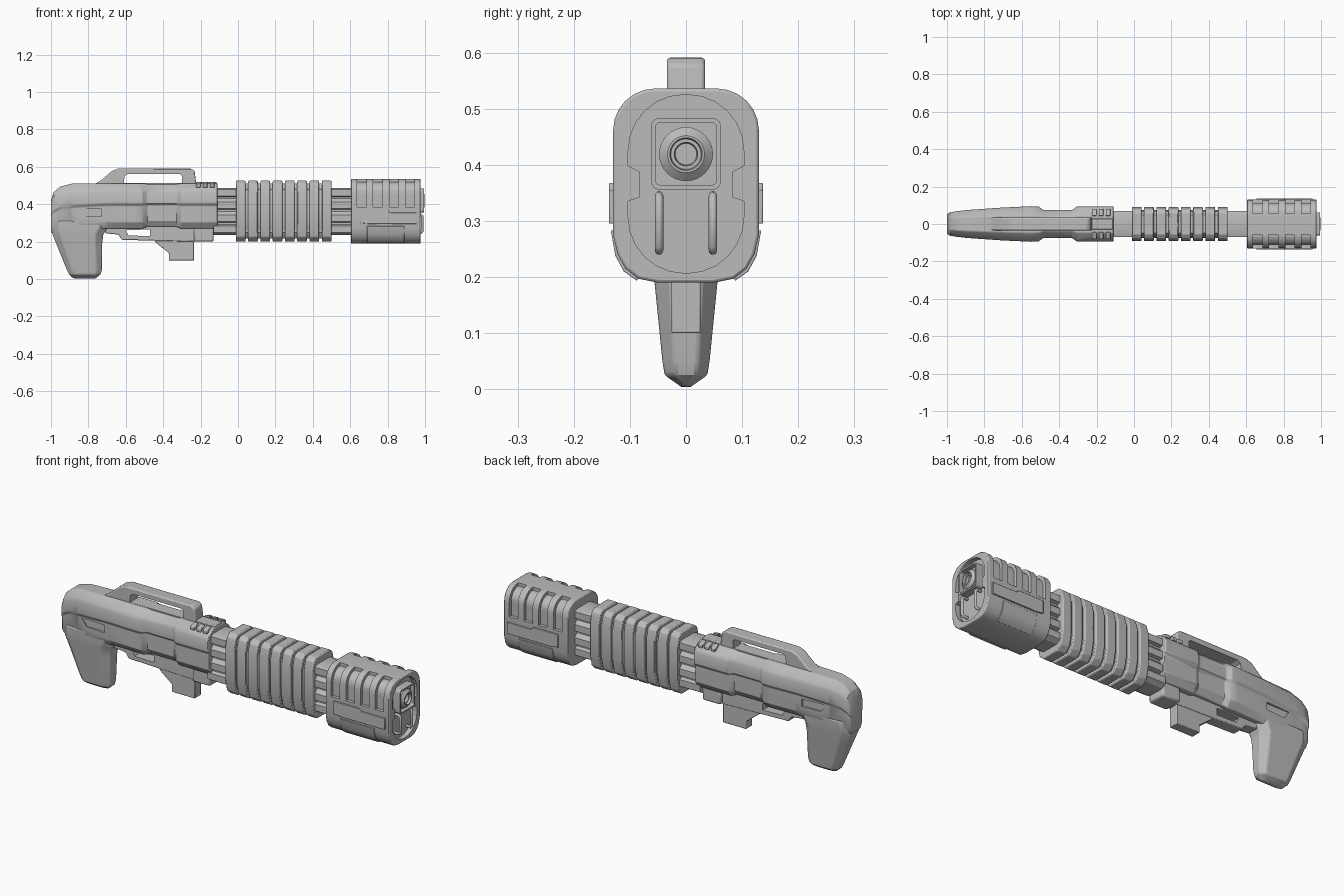
import bpy, bmesh, math

if "Cube" in bpy.data.objects:
    bpy.data.objects.remove(bpy.data.objects["Cube"])

grey = bpy.data.materials.new("gun_grey")
grey.diffuse_color = (0.5, 0.5, 0.5, 1)
grey.use_nodes = True
grey.node_tree.nodes["Principled BSDF"].inputs["Base Color"].default_value = grey.diffuse_color


def finish(name, bm, bevel=0.0, segments=2):
    bmesh.ops.recalc_face_normals(bm, faces=bm.faces[:])
    me = bpy.data.meshes.new(name)
    bm.to_mesh(me)
    bm.free()
    me.materials.append(grey)
    ob = bpy.data.objects.new(name, me)
    bpy.context.collection.objects.link(ob)
    if bevel:
        m = ob.modifiers.new("bevel", 'BEVEL')
        m.width, m.segments, m.limit_method = bevel, segments, 'ANGLE'
        m.angle_limit = math.radians(35)
    return ob


def loft(name, rings, bevel=0.0, segments=2):
    """Skin a list of closed rings with equal point counts, capping both ends."""
    bm = bmesh.new()
    vs = [[bm.verts.new(p) for p in r] for r in rings]
    n = len(vs[0])
    for a, b in zip(vs, vs[1:]):
        for i in range(n):
            bm.faces.new((a[i], a[(i + 1) % n], b[(i + 1) % n], b[i]))
    bm.faces.new(vs[0])
    bm.faces.new(vs[-1])
    return finish(name, bm, bevel, segments)


def along_x(name, section, x0, x1, bevel=0.0):
    return loft(name, [[(x, y, z) for y, z in section] for x in (x0, x1)], bevel)


def along_y(name, profile, y0, y1, bevel=0.0):
    return loft(name, [[(x, y, z) for x, z in profile] for y in (y0, y1)], bevel)


def box(name, x, y, z, bevel=0.0):
    return along_x(name, [(y[0], z[0]), (y[1], z[0]), (y[1], z[1]), (y[0], z[1])], *x, bevel)


def mirrored(half):
    return half + [(-y, z) for y, z in reversed(half)]


def rounded(w, z0, z1, r, n=6):
    """Right half of a rounded rectangle in the yz plane, bottom to top."""
    pts = []
    for cz, a0 in ((z0 + r, -90), (z1 - r, 0)):
        for i in range(n + 1):
            a = math.radians(a0 + 90 * i / n)
            pts.append((w - r + r * math.cos(a), cz + r * math.sin(a)))
    return pts


def circle(r, z, n=32):
    return [(r * math.cos(i * math.tau / n), z + r * math.sin(i * math.tau / n)) for i in range(n)]


def cut(target, cutter):
    cutter.hide_render = True
    cutter.hide_viewport = True
    cutter.display_type = 'WIRE'
    m = target.modifiers.new("cut", 'BOOLEAN')
    m.operation, m.solver, m.object = 'DIFFERENCE', 'EXACT', cutter


# Body: side ledge halfway up, chamfered top, narrower waist
def body_ring(x, zb, zt, w):
    half = [(.6, 0), (.87, .14), (.87, .5), (1, .56), (1, .8), (.9, .88), (.5, 1)]
    return [(x, y, z) for y, z in mirrored([(w * a, zb + (zt - zb) * f) for a, f in half])]


body = loft("body", [body_ring(*s) for s in (
    (-1, .25, .42, .052), (-.985, .245, .465, .062), (-.95, .25, .495, .068),
    (-.89, .25, .51, .075), (-.7, .27, .512, .088), (-.55, .27, .512, .095),
    (-.51, .27, .512, .093), (-.485, .28, .507, .075), (-.33, .28, .507, .075),
    (-.305, .27, .512, .094), (-.11, .27, .512, .094))], .006)
for s in (-1, 1):
    cut(body, along_y("stock_recess_cutter", [(-.87, .375), (-.73, .375), (-.73, .335), (-.84, .335)],
                      s * .062, s * .12))


# Grip: tapers downwards to a small ridge
def grip_ring(z, x0, x1, w):
    c = .3 * (x1 - x0) * .5
    half = [(x0, .5 * w), (x0 + c, w), (x1 - c, w), (x1, .5 * w)]
    return [(x, y, z) for x, y in half + [(x, -y) for x, y in reversed(half)]]


loft("grip", [grip_ring(*s) for s in (
    (.31, -.995, -.69, .068), (.27, -.998, -.70, .067), (.24, -.992, -.72, .064),
    (.19, -.972, -.726, .056), (.05, -.915, -.728, .042), (.025, -.903, -.735, .038),
    (.004, -.88, -.76, .008))], .006)

# Carry handle with its opening
handle = along_y("carry_handle", [(-.78, .50), (-.73, .53), (-.675, .578), (-.64, .591), (-.25, .591),
                                  (-.232, .578), (-.222, .50)], -.034, .034, .006)
cut(handle, along_y("handle_cutter", [(-.61, .513), (-.30, .513), (-.30, .553), (-.31, .561), (-.59, .561),
                                      (-.607, .55)], -.1, .1))

# Top rail with small studs beside it
box("top_rail", (-.24, -.115), (-.03, .03), (.50, .52), .004)
for s in (-1, 1):
    for i in range(3):
        x = -.225 + i * .037
        along_x("rail_stud", [(s * .04, .49), (s * .08, .49), (s * .08, .508), (s * .045, .52)],
                x, x + .025, .003)

# Trigger guard, magazine and lower front block
guard = along_y("trigger_guard", [(-.71, .29), (-.71, .245), (-.64, .238), (-.62, .21), (-.44, .205),
                                  (-.23, .2), (-.23, .29)], -.03, .03, .004)
cut(guard, along_y("guard_cutter", [(-.6, .262), (-.585, .233), (-.47, .23), (-.47, .265)], -.1, .1))
along_y("magazine", [(-.45, .21), (-.44, .195), (-.37, .14), (-.37, .1), (-.235, .1), (-.235, .21)],
        -.026, .026, .003)
box("lower_front_block", (-.235, -.13), (-.05, .05), (.2, .28), .01)

# Barrel core with lengthwise grooves
core = [(.045, .235), (.07, .25), (.07, .285)]
for z in (.292, .362, .43):
    core += [(.052, z), (.052, z + .01), (.07, z + .015), (.07, z + .05)]
core += [(.048, .488)]
along_x("barrel_core", mirrored(core), -.13, .62)


# Pump: eight chamfered rings on a slimmer sleeve
def pump_section(d):
    return mirrored([(.05 - d * .5, .2 + d), (.078 - d, .225 + d), (.092 - d, .29), (.092 - d, .46),
                     (.078 - d, .51 - d), (.055 - d * .5, .526 - d)])


along_x("pump_sleeve", pump_section(.016), 0, .49)
for i in range(8):
    x = -.012 + i * .0657
    along_x("pump_ring", pump_section(0), x, x + .052, .005)

# Muzzle block with four vents per side, wrapping over the upper corners
shell = [(.05, .19), (.085, .197), (.108, .215), (.122, .24), (.13, .275)] + rounded(.13, .19, .536, .075)[7:]
muzzle = along_x("muzzle_block", mirrored(shell), .603, .977, .005)
inner = [p for p in rounded(.113, .3, .519, .058)[7:]]
for s in (-1, 1):
    sec = [(.16, .385), (.113, .385)] + inner + [(.055, .519), (.055, .57), (.16, .57)]
    for i in range(4):
        x = .637 + i * .086
        cut(muzzle, along_x("vent_cutter", [(s * y, z) for y, z in sec], x, x + .05))
    # Raised side plate and lower corner panel
    along_y("side_plate", [(.655, .30), (.655, .368), (.80, .368), (.815, .355), (.955, .355), (.955, .295),
                           (.70, .295)], s * .12, s * .137, .002)
    along_x("lower_panel", [(s * y, z) for y, z in ((.085, .22), (.087, .193), (.111, .21), (.126, .238),
                                                    (.134, .283), (.11, .283))], .69, .89, .002)

# Recessed front face with notched sides
face = [p for p in rounded(.103, .207, .525, .1)]
face = face[:7] + [(.103, .335), (.083, .342), (.083, .388), (.103, .398)] + face[7:]
cut(muzzle, along_x("face_cutter", mirrored(face), .952, 1.1))

# Square muzzle frame holding the round barrel mouth
frame = along_x("muzzle_frame", mirrored(rounded(.062, .356, .483, .014)), .94, .994)
cut(frame, along_x("frame_cutter", mirrored(rounded(.054, .364, .475, .008)), .972, 1.1))
mouth = loft("barrel_mouth", [[(x, y, z) for y, z in circle(r, .419)] for x, r in (
    (.96, .048), (.985, .048), (.9975, .033), (.9975, .029), (.985, .027), (.985, .021), (.95, .016))])

# Pair of upright bars on the front face
for s in (-1, 1):
    cu = bpy.data.curves.new("front_bar", 'CURVE')
    cu.dimensions, cu.bevel_depth, cu.bevel_resolution = '3D', .0075, 3
    sp = cu.splines.new('POLY')
    path = [(.945, .247), (.977, .247), (.985, .256), (.985, .336), (.977, .345), (.945, .345)]
    sp.points.add(len(path) - 1)
    for p, (x, z) in zip(sp.points, path):
        p.co = (x, s * .048, z, 1)
    cu.materials.append(grey)
    bpy.context.collection.objects.link(bpy.data.objects.new("front_bar", cu))

# Smooth shading with sharp edges kept
bpy.ops.object.select_all(action='DESELECT')
for ob in bpy.context.collection.objects:
    if ob.type == 'MESH' and not ob.hide_render:
        ob.select_set(True)
        bpy.context.view_layer.objects.active = ob
bpy.ops.object.shade_smooth_by_angle(angle=math.radians(30))
